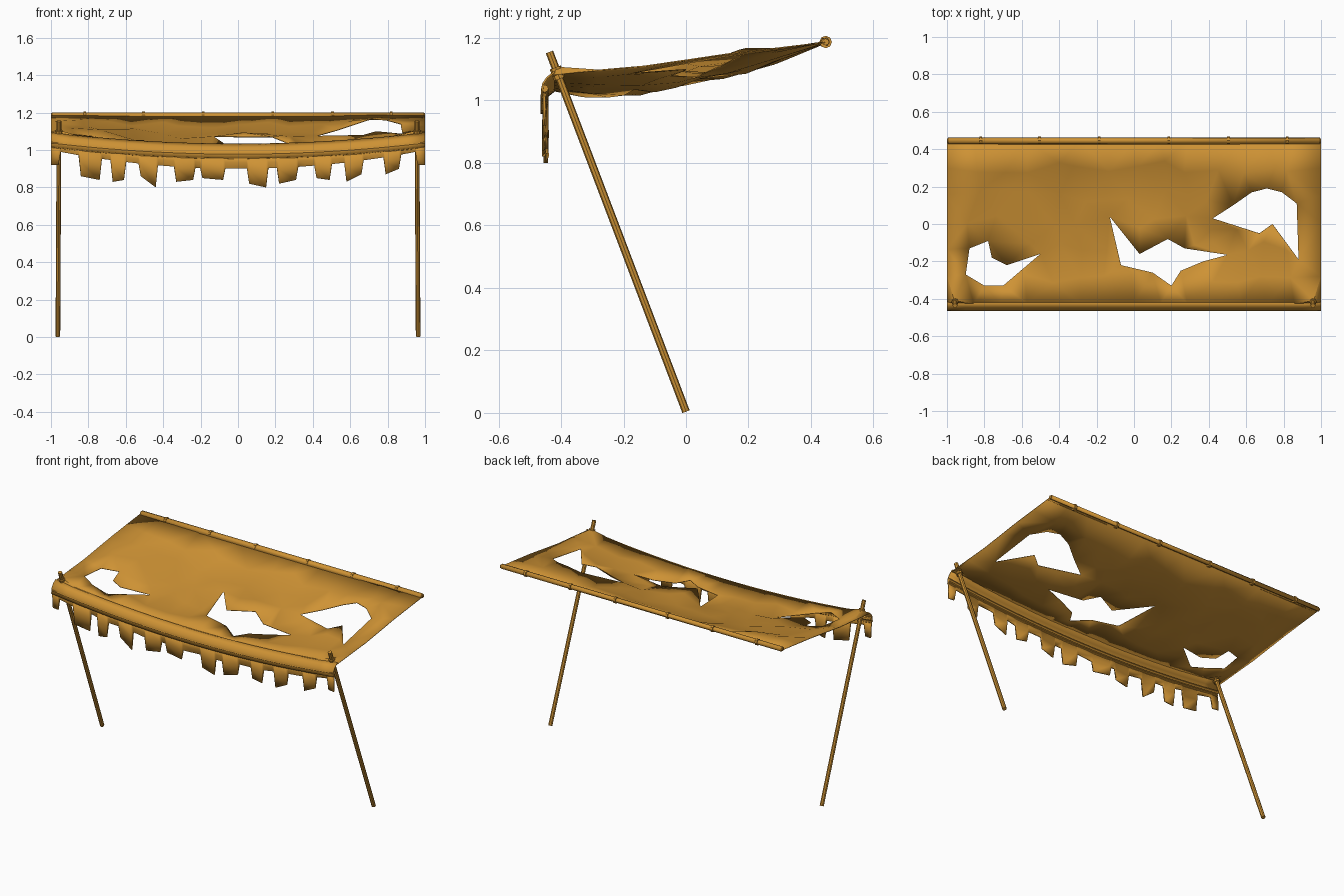
import bpy, bmesh, math, random
from math import radians, sin, cos, pi, exp
from mathutils import Vector
from mathutils.geometry import delaunay_2d_cdt

cube = bpy.data.objects.get("Cube")
if cube:
    bpy.data.objects.remove(cube, do_unlink=True)
random.seed(4)

ochre = bpy.data.materials.new("ochre")
ochre.use_nodes = True
colour = (0.62, 0.29, 0.035, 1)
ochre.diffuse_color = colour
ochre.node_tree.nodes["Principled BSDF"].inputs["Base Color"].default_value = colour


def make(name, verts, faces, thickness=0, angle=30):
    """Mesh object from points and faces, optionally thickened."""
    mesh = bpy.data.meshes.new(name)
    mesh.from_pydata([tuple(v) for v in verts], [], faces)
    bm = bmesh.new()
    bm.from_mesh(mesh)
    bmesh.ops.recalc_face_normals(bm, faces=bm.faces)
    bm.to_mesh(mesh)
    bm.free()
    mesh.materials.append(ochre)
    ob = bpy.data.objects.new(name, mesh)
    bpy.context.collection.objects.link(ob)
    bpy.ops.object.select_all(action='DESELECT')
    ob.select_set(True)
    bpy.context.view_layer.objects.active = ob
    bpy.ops.object.shade_smooth_by_angle(angle=radians(angle))
    if thickness:
        mod = ob.modifiers.new("cloth_thickness", 'SOLIDIFY')
        mod.thickness = thickness
        mod.offset = 0
    return ob


def loft(name, rows, closed=False, thickness=0):
    """Skin a list of equal sections; closed sections get end caps."""
    n = len(rows[0])
    faces = []
    for i in range(len(rows) - 1):
        for j in range(n if closed else n - 1):
            k = (j + 1) % n
            faces.append((i * n + j, i * n + k, (i + 1) * n + k, (i + 1) * n + j))
    if closed:
        faces += [tuple(range(n)), tuple(range((len(rows) - 1) * n, len(rows) * n))]
    return make(name, [v for row in rows for v in row], faces, thickness)


def tube(name, path, radius, sides=8):
    path = [Vector(p) for p in path]
    axis = (path[-1] - path[0]).normalized()
    u = axis.orthogonal().normalized()
    w = axis.cross(u)
    ring = [2 * pi * k / sides for k in range(sides)]
    return loft(name, [[p + radius * (cos(a) * u + sin(a) * w) for a in ring]
                       for p in path], closed=True)


def ramp(t, points):
    """Piecewise linear lookup."""
    for (a, p), (b, q) in zip(points, points[1:]):
        if t <= b:
            return p + (q - p) * max(0, t - a) / (b - a)
    return points[-1][1]


def bow(x):
    return 0.06 * (1 - x * x)


# Canopy: sagging torn sheet
SIDE = [(-.43, 1.09), (-.2, 1.1), (.15, 1.15), (.45, 1.185)]
SAG = [(-.43, .06), (-.23, .105), (.17, .07), (.45, 0)]
BUMPS = [(.05, -.12, .07, .16), (.7, .2, .04, .16),
         (-.96, -.41, .02, .06), (.96, -.41, .02, .06)]


def height(x, y):
    z = ramp(y, SIDE) - ramp(y, SAG) * (1 - x * x)
    for bx, by, lift, r in BUMPS:
        z += lift * exp(-((x - bx) ** 2 + (y - by) ** 2) / r ** 2)
    return z - (.02 if abs(x) > .99 and y < -.4 else 0)


HOLES = [
    [(-.88, -.13), (-.78, -.09), (-.76, -.18), (-.68, -.22), (-.5, -.16),
     (-.7, -.33), (-.8, -.33), (-.9, -.27)],
    [(-.13, .04), (.03, -.16), (.18, -.08), (.27, -.13), (.5, -.165),
     (.37, -.2), (.25, -.25), (.2, -.33), (.1, -.26), (-.07, -.22)],
    [(.42, .03), (.53, .1), (.63, .17), (.71, .19), (.79, .17), (.87, .11),
     (.88, -.19), (.74, 0), (.67, -.05)],
]


def inside(x, y, poly):
    hit = False
    for (ax, ay), (bx, by) in zip(poly, poly[1:] + poly[:1]):
        if (ay > y) != (by > y) and x < ax + (y - ay) * (bx - ax) / (by - ay):
            hit = not hit
    return hit


def torn(x, y):
    return any(inside(x, y, h) for h in HOLES)


points, edges = [], []
for hole in HOLES:
    start, n = len(points), len(hole)
    points += [Vector(p) for p in hole]
    edges += [(start + k, start + (k + 1) % n) for k in range(n)]
NX, NY = 14, 6
for i in range(NX + 1):
    for j in range(NY + 1):
        x, y = -1 + 2 * i / NX, -.425 + .87 * j / NY
        if 0 < i < NX and 0 < j < NY:
            x += random.uniform(-.04, .04)
            y += random.uniform(-.04, .04)
        if not torn(x, y) and all((Vector((x, y)) - Vector(p)).length > .05
                                  for h in HOLES for p in h):
            points.append(Vector((x, y)))
points += [Vector((s * .96, -.41)) for s in (-1, 1)]
flat, _, tris, *_ = delaunay_2d_cdt(points, edges, [], 0, 1e-5)
cloth = []
for p in flat:
    rim = abs(p.x) > .99 or not -.4 < p.y < .42
    crease = 0 if rim else random.uniform(-.01, .01)
    cloth.append((p.x, p.y, height(p.x, p.y) + crease))
kept = []
for t in tris:
    centre = sum((flat[k] for k in t), Vector((0, 0))) / len(t)
    if not torn(centre.x, centre.y):
        kept.append(tuple(t))
make("canopy", cloth, kept, .004, 25)

# Folded front band and rolled hem
xs = [-1 + k / 10 for k in range(21)]
FOLD = [(-.42, 0), (-.445, -.02), (-.458, -.04), (-.462, -.075)]
loft("front_band", [[(x, y, 1.092 - bow(x) + dz) for y, dz in FOLD] for x in xs],
     thickness=.006)
tube("front_hem", [(x, -.452, 1.038 - bow(x)) for x in xs], .012)
tube("lower_hem", [(x, -.453, 1.018 - bow(x)) for x in xs], .007, 6)

# Ragged valance: left, right, left drop, right drop of each tatter (hundredths)
TATTERS = [(-100, -96, 92, 92), (-84, -74, 86, 84), (-67, -61, 83, 84),
           (-52, -44, 86, 80), (-33, -24, 83, 84), (-19, -8, 85, 84),
           (6, 15, 82, 80), (22, 31, 82, 84), (42, 49, 85, 84),
           (58, 66, 83, 87), (79, 86, 87, 90), (96, 100, 92, 92)]
outline = []
for left, right, za, zb in TATTERS:
    l, r = left / 100, right / 100
    for x, z in ((l - .012, 0), (l, za), (r, zb), (r + .012, 0)):
        if abs(x) <= 1:
            outline.append((x, z / 100 if z else .9 + .1 * x * x))
rows = []
for x, z in outline:
    sway = .007 * sin(x * 23)
    top = 1.025 - bow(x)
    rows.append([(x, -.455, top), (x, -.45 + sway / 2, (top + z) / 2),
                 (x, -.45 + sway, z)])
loft("ragged_valance", rows, thickness=.008)

# Leaning poles with cord knots
for side, s in (("left", 1), ("right", -1)):
    foot, tip = Vector((s * .963, 0, .004)), Vector((s * .957, -.437, 1.155))
    tube(side + "_pole", [foot, tip], .0125)
    for k, f in enumerate((.925, .945)):
        a, b = foot.lerp(tip, f), foot.lerp(tip, f + .012)
        tube(f"{side}_knot_{k}", [a, b], .019)

# Rear rail with cloth sleeve and ties
tube("rear_rail", [(-1, .447, 1.187), (1, .447, 1.187)], .011)
loft("rear_sleeve", [[(x, .425, 1.178), (x, .437, 1.198), (x, .452, 1.2),
                      (x, .46, 1.187), (x, .45, 1.174)] for x in (-.995, .995)],
     thickness=.003)
for k, x in enumerate((-.82, -.505, -.185, .185, .505, .82)):
    tube(f"rail_tie_{k}", [(x - .007, .447, 1.187), (x + .007, .447, 1.187)], .02)
